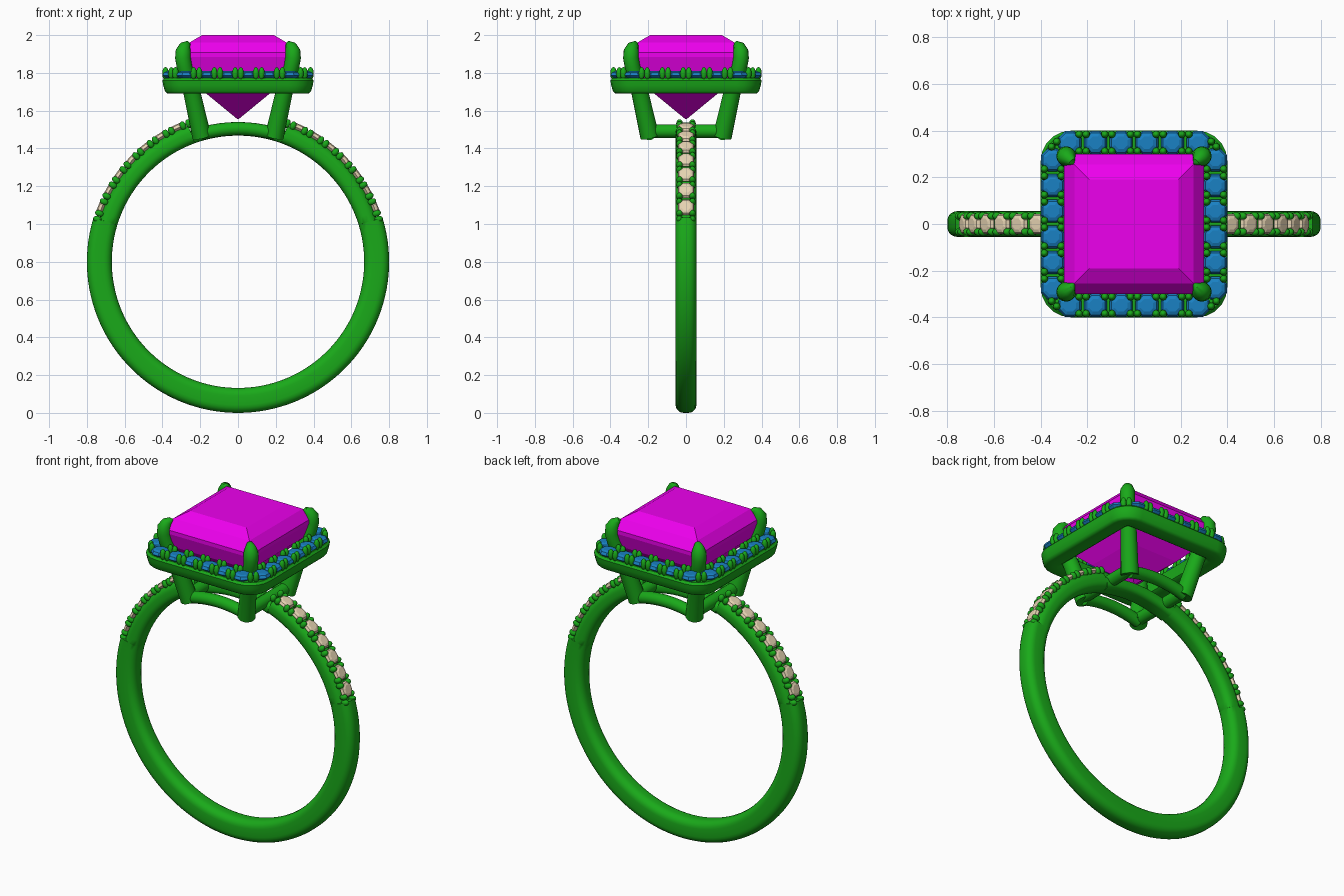
import bpy, bmesh
from math import sin, cos, pi, radians
from mathutils import Vector, Matrix

if "Cube" in bpy.data.objects:
    bpy.data.objects.remove(bpy.data.objects["Cube"])


def material(name, rgb):
    m = bpy.data.materials.new(name)
    m.diffuse_color = (*rgb, 1)
    m.use_nodes = True
    m.node_tree.nodes["Principled BSDF"].inputs["Base Color"].default_value = m.diffuse_color
    return m


GREEN = material("metal_green", (0.01, 0.40, 0.01))
MAGENTA = material("gem_magenta", (0.85, 0.0, 0.85))
BLUE = material("gem_blue", (0.01, 0.22, 0.55))
TAN = material("gem_tan", (0.80, 0.66, 0.45))


def finish(bm, name, mat, smooth=True):
    bmesh.ops.recalc_face_normals(bm, faces=bm.faces)
    me = bpy.data.meshes.new(name)
    bm.to_mesh(me)
    bm.free()
    me.materials.append(mat)
    ob = bpy.data.objects.new(name, me)
    bpy.context.collection.objects.link(ob)
    if smooth:
        bpy.ops.object.select_all(action='DESELECT')
        ob.select_set(True)
        bpy.context.view_layer.objects.active = ob
        bpy.ops.object.shade_smooth_by_angle(angle=radians(40))
    return ob


def loft(bm, rings, closed=False):
    """Skin a list of equal point loops; cap the ends unless closed."""
    vs = [[bm.verts.new(p) for p in r] for r in rings]
    n = len(vs[0])
    pairs = list(zip(vs, vs[1:])) + ([(vs[-1], vs[0])] if closed else [])
    for a, b in pairs:
        for i in range(n):
            j = (i + 1) % n
            bm.faces.new((a[i], a[j], b[j], b[i]))
    if not closed:
        bm.faces.new(vs[0])
        bm.faces.new(vs[-1])


def rounded_rect(hx, hy, r, seg):
    pts = []
    for k, (sx, sy) in enumerate(((1, 1), (-1, 1), (-1, -1), (1, -1))):
        for i in range(seg + 1):
            a = (k + i / seg) * pi / 2
            pts.append((sx * (hx - r) + r * cos(a), sy * (hy - r) + r * sin(a)))
    return pts


def tube(bm, path, seg=16):
    """Round tube through (x, y, z, radius) points."""
    P = [Vector(p[:3]) for p in path]
    rings = []
    for i, p in enumerate(P):
        t = (P[min(i + 1, len(P) - 1)] - P[max(i - 1, 0)]).normalized()
        side = Vector((t.y, -t.x, 0)) if abs(t.z) < 0.3 else Vector((0, 1, 0)).cross(t)
        side.normalize()
        up = t.cross(side)
        rings.append([p + path[i][3] * (cos(a) * side + sin(a) * up)
                      for a in (2 * pi * k / seg for k in range(seg))])
    loft(bm, rings)


def small_stone(bm, mat4, r):
    """Eight-sided brilliant: table, crown, girdle and pavilion."""
    levels = ((0.55, 0.36), (0.85, 0.24), (1.0, 0.0), (1.0, -0.08), (0.05, -0.8))
    loft(bm, [[mat4 @ Vector((r * s * cos(a), r * s * sin(a), r * z))
               for a in (pi / 8 + k * pi / 4 for k in range(8))] for s, z in levels])


def bead(bm, mat4, r, h):
    bmesh.ops.create_uvsphere(bm, u_segments=10, v_segments=6, radius=1,
                              matrix=mat4 @ Matrix.Diagonal((r, r, h, 1)))


def on_band(deg, r, y=0):
    """Frame on the finger band with local z pointing outward."""
    a = radians(deg)
    return Matrix.Translation((r * cos(a), y, 0.8 + r * sin(a))) @ Matrix.Rotation(pi / 2 - a, 4, 'Y')


# Finger band: full section, lowered pave beds and a thin bridge under the head
INNER = 0.668
bm = bmesh.new()
stations = []
for start, end, outer in ((17, 70, 0.768), (70, 110, 0.738), (110, 163, 0.768), (163, 377, 0.80)):
    n = (end - start) // 3
    stations += [(start + (end - start) * i / n + (0.05 if i == 0 else 0), outer) for i in range(n + 1)]
rings = []
for deg, outer in stations:
    a, h, m = radians(deg), (outer - INNER) / 2, (outer + INNER) / 2
    rings.append([((m + u) * cos(a), v, 0.8 + (m + u) * sin(a))
                  for u, v in rounded_rect(h, 0.055, min(0.042, h * 0.8), 5)])
loft(bm, rings, closed=True)
finish(bm, "finger_band", GREEN)

# Pave stones and their holding beads on both shoulders
gems, beads = bmesh.new(), bmesh.new()
STEP = 7.3
for mirror in (False, True):
    for i in range(8):
        flip = lambda d: 180 - d if mirror else d
        if i < 7:
            small_stone(gems, on_band(flip(21.7 + STEP * i), 0.78), 0.047)
        for y in (-0.034, 0.034):
            for off in (-1.2, 1.2):
                bead(beads, on_band(flip(21.7 + STEP * (i - 0.5) + off), 0.777, y), 0.018, 0.024)
finish(gems, "shoulder_stones", TAN, smooth=False)
finish(beads, "shoulder_beads", GREEN)

# Halo frame: a square ring with rounded corners, lofted through a closed profile
profile = ((0.285, 1.772), (0.388, 1.772), (0.40, 1.76), (0.396, 1.735), (0.387, 1.703),
           (0.378, 1.693), (0.365, 1.69), (0.30, 1.69), (0.285, 1.70))
bm = bmesh.new()
loft(bm, [[(x, y, z) for x, y in rounded_rect(h, h, max(0.02, h - 0.27), 5)]
          for h, z in profile], closed=True)
finish(bm, "halo_frame", GREEN)

# Halo stones, six per side, with beads in the gaps on both edges
gems, beads = bmesh.new(), bmesh.new()
for k in range(4):
    turn = Matrix.Rotation(k * pi / 2, 4, 'Z')
    for i in range(6):
        x = -0.275 + 0.11 * i
        small_stone(gems, turn @ Matrix.Translation((x, -0.349, 1.79)), 0.053)
        if i < 5:
            for off in (-0.015, 0.015):
                for y in (-0.384, -0.312):
                    bead(beads, turn @ Matrix.Translation((x + 0.055 + off, y, 1.797)), 0.017, 0.034)
    # corner gap
    for d in (0.342, 0.292):
        for off in (-0.011, 0.011):
            bead(beads, turn @ Matrix.Translation((d + off, -d + off, 1.797)), 0.017, 0.034)
finish(gems, "halo_stones", BLUE, smooth=False)
finish(beads, "halo_beads", GREEN)

# Square centre stone: table, crown, girdle and deep pavilion
levels = ((0.19, 2.0), (0.255, 1.962), (0.30, 1.908), (0.30, 1.885), (0.275, 1.80),
          (0.165, 1.688), (0.003, 1.555))
bm = bmesh.new()
loft(bm, [[(sx * h, sy * h, z) for sx, sy in ((-1, -1), (1, -1), (1, 1), (-1, 1))] for h, z in levels])
finish(bm, "centre_stone", MAGENTA, smooth=False)

# Four claw prongs running from the gallery to the stone corners
claw = ((0.192, 1.462, 0.05), (0.245, 1.70, 0.045), (0.283, 1.83, 0.041), (0.291, 1.88, 0.042),
        (0.289, 1.915, 0.041), (0.28, 1.94, 0.031), (0.266, 1.952, 0.018), (0.256, 1.953, 0.006))
bm = bmesh.new()
for sx in (-1, 1):
    for sy in (-1, 1):
        tube(bm, [(sx * d, sy * d, z, r) for d, z, r in claw])
finish(bm, "claw_prongs", GREEN)

# Gallery rails: arched at front and back, straight at the sides
bm = bmesh.new()
for s in (-1, 1):
    tube(bm, [(0.705 * cos(radians(d)), s * 0.195, 0.8 + 0.705 * sin(radians(d)), 0.035)
              for d in range(74, 107, 4)])
    tube(bm, [(s * 0.195, -0.19, 1.492, 0.036), (s * 0.195, 0.19, 1.492, 0.036)])
finish(bm, "gallery_rails", GREEN)
